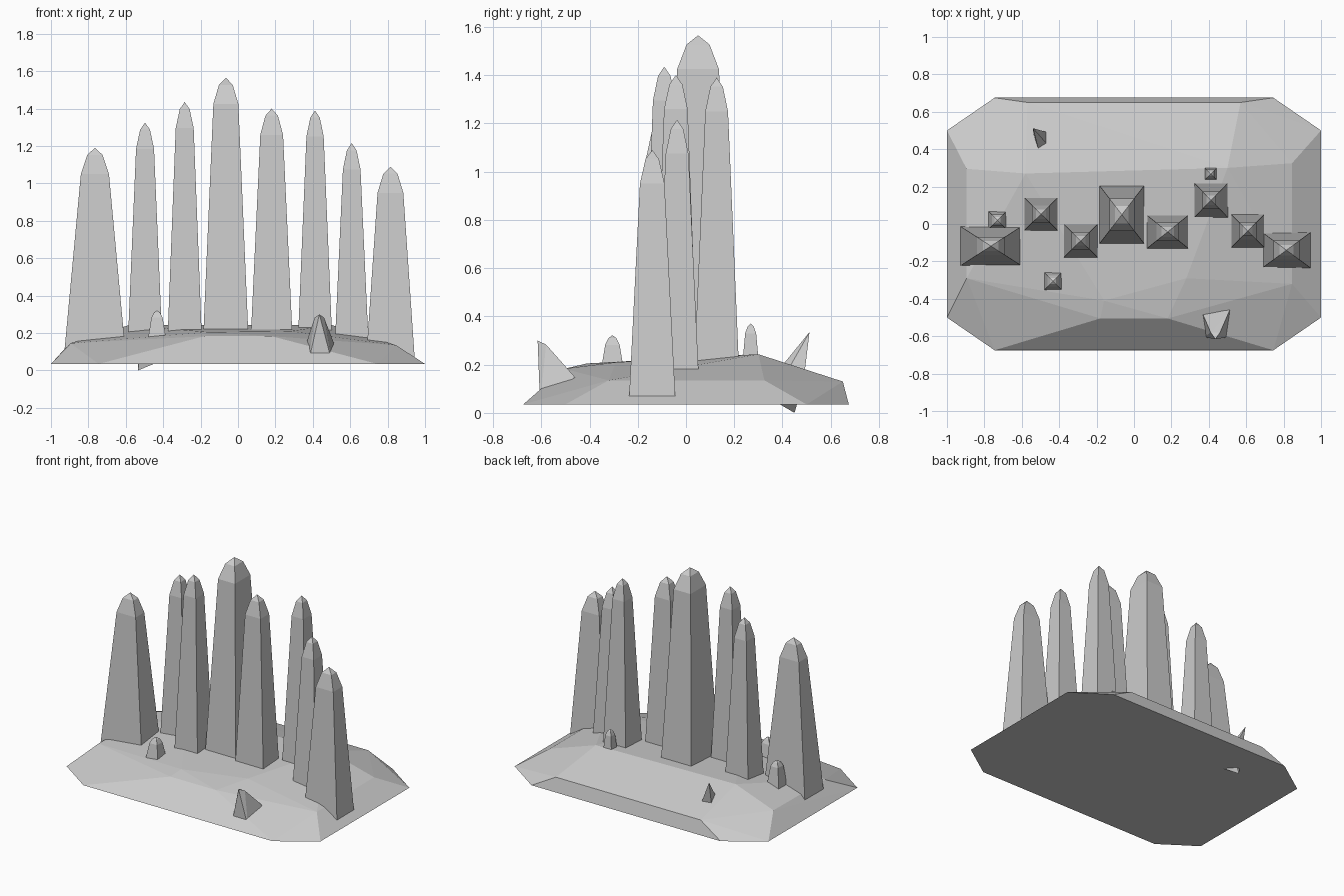
import bpy, bmesh


def finish(name, bm):
    bmesh.ops.recalc_face_normals(bm, faces=bm.faces[:])
    mesh = bpy.data.meshes.new(name)
    bm.to_mesh(mesh)
    bm.free()
    ob = bpy.data.objects.new(name, mesh)
    bpy.context.collection.objects.link(ob)


def hull(name, points):
    """Faceted solid spanning a handful of corner points."""
    bm = bmesh.new()
    for p in points:
        bm.verts.new(p)
    res = bmesh.ops.convex_hull(bm, input=bm.verts[:])
    junk = {v for v in res["geom_interior"] + res["geom_unused"]
            if isinstance(v, bmesh.types.BMVert)}
    if junk:
        bmesh.ops.delete(bm, geom=list(junk), context='VERTS')
    bmesh.ops.dissolve_limit(bm, angle_limit=0.01, verts=bm.verts[:], edges=bm.edges[:])
    finish(name, bm)


def spire(name, x, y, hx, hy, top, z0, shoulder, upper, ratio):
    """Four-sided tapered pillar with a stepped pointed cap."""
    bm = bmesh.new()
    rings = []
    for z, s in ((z0, 1.0), (top - shoulder, ratio), (top - upper, ratio * 0.55)):
        rings.append([bm.verts.new((x + sx * hx * s, y + sy * hy * s, z))
                      for sx, sy in ((-1, -1), (1, -1), (1, 1), (-1, 1))])
    tip = bm.verts.new((x, y, top))
    for a, b in zip(rings, rings[1:]):
        for i in range(4):
            j = (i + 1) % 4
            bm.faces.new((a[i], a[j], b[j], b[i]))
    for i in range(4):
        bm.faces.new((rings[-1][i], rings[-1][(i + 1) % 4], tip))
    bm.faces.new(rings[0][::-1])
    finish(name, bm)


# Faceted ground slab
slab = [(sx * x, sy * y, 0.035) for sx in (-1, 1) for sy in (-1, 1)
        for x, y in ((1.0, 0.5), (0.745, 0.675))]
slab += [(-0.895, 0.295, 0.15), (-0.895, -0.29, 0.145),
         (-0.57, 0.65, 0.13), (0.57, 0.65, 0.13),
         (0.845, 0.325, 0.135), (0.845, -0.32, 0.135),
         (-0.18, -0.505, 0.183), (0.18, -0.505, 0.183),
         (-0.58, 0.27, 0.243), (0.5, 0.3, 0.243),
         (0.28, -0.29, 0.21), (-0.16, -0.41, 0.205)]
hull("ground_slab", slab)

# Row of tall spires: x, y, half width, half depth, height, shoulder ratio
tall = [(-0.765, -0.118, 0.167, 0.108, 1.19, 0.45),
        (-0.497, 0.053, 0.096, 0.094, 1.325, 0.50),
        (-0.285, -0.09, 0.096, 0.094, 1.435, 0.50),
        (-0.065, 0.05, 0.126, 0.163, 1.565, 0.53),
        (0.18, -0.042, 0.117, 0.094, 1.40, 0.52),
        (0.412, 0.127, 0.096, 0.098, 1.39, 0.48),
        (0.608, -0.037, 0.094, 0.094, 1.215, 0.50),
        (0.815, -0.14, 0.13, 0.096, 1.09, 0.53)]
for i, (x, y, hx, hy, top, r) in enumerate(tall, 1):
    spire(f"spire_{i}", x, y, hx, hy, top, 0.06, 0.14, 0.038, r)

# Small spikes
for i, (x, y, h, top) in enumerate([(-0.433, -0.305, 0.05, 0.322),
                                    (0.41, 0.268, 0.038, 0.37),
                                    (-0.73, 0.02, 0.05, 0.36)], 1):
    spire(f"small_spike_{i}", x, y, h, h, top, 0.16, 0.04, 0.012, 0.6)

# Leaning rock shards at front and back
hull("front_shard", [(0.435, -0.615, 0.3), (0.41, -0.58, 0.283), (0.46, -0.58, 0.283),
                     (0.365, -0.475, 0.145), (0.512, -0.46, 0.148),
                     (0.375, -0.605, 0.035), (0.505, -0.605, 0.035)])
hull("back_shard", [(-0.54, 0.512, 0.335), (-0.45, 0.487, 0.13), (-0.432, 0.39, 0.12),
                    (-0.512, 0.402, 0.2), (-0.535, 0.45, 0.0), (-0.45, 0.39, 0.035)])
